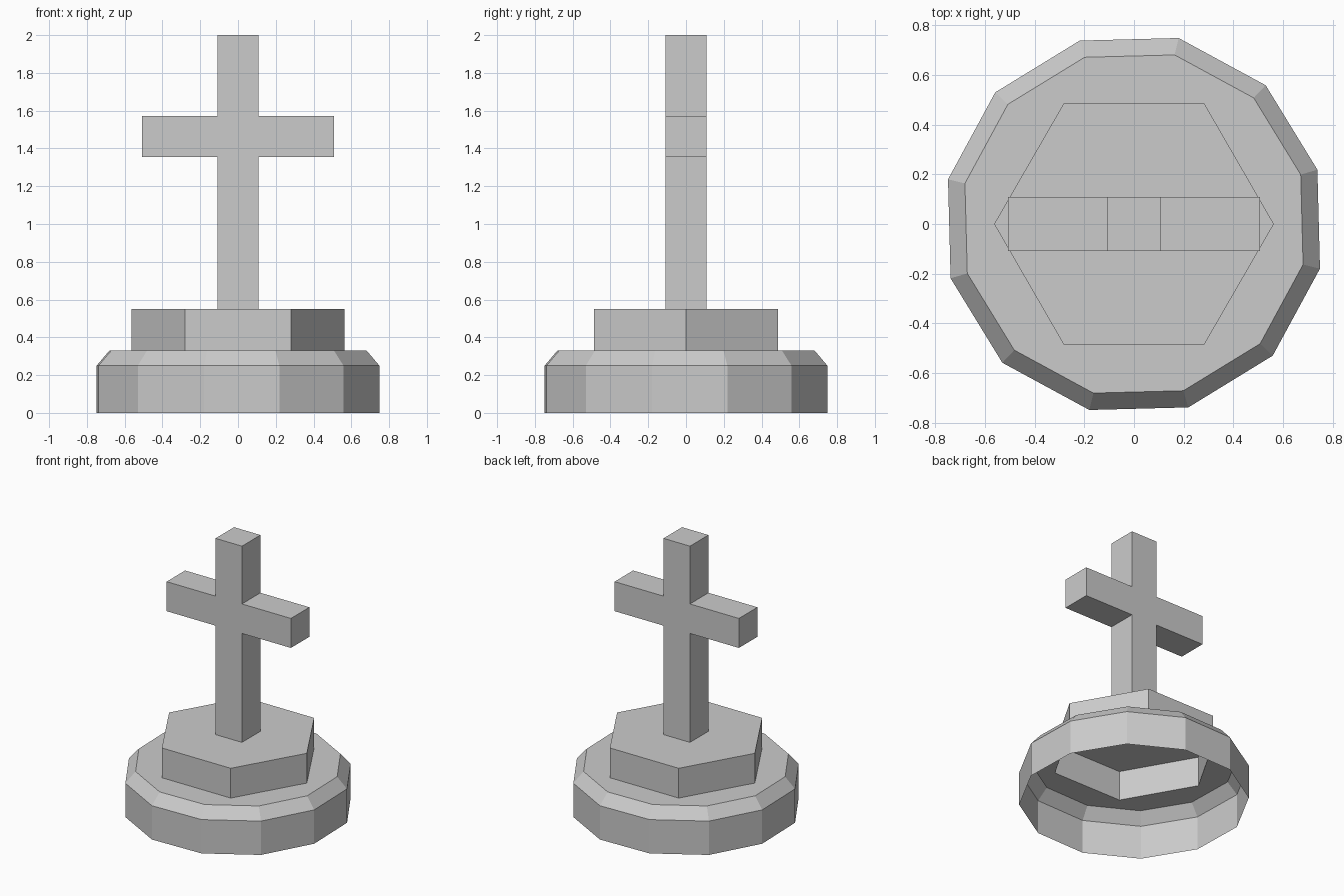
import bpy, bmesh
from math import cos, sin, tau, radians

if "Cube" in bpy.data.objects:
    bpy.data.objects.remove(bpy.data.objects["Cube"])

HALF = 0.108      # half thickness of the cross
STEP_Z = 0.33     # top of the round base
PLINTH_Z = 0.55   # top of the hexagonal plinth


def ring(bm, n, r, z, turn=0.0):
    """Closed loop of n vertices; returns its edges."""
    vs = [bm.verts.new((r * cos(turn + tau * i / n), r * sin(turn + tau * i / n), z))
          for i in range(n)]
    return [bm.edges.new((vs[i], vs[(i + 1) % n])) for i in range(n)]


def walls(bm, loops):
    for a, b in zip(loops, loops[1:]):
        bmesh.ops.bridge_loops(bm, edges=a + b)


def top_with_hole(bm, outer, hole):
    bmesh.ops.triangle_fill(bm, edges=outer + hole, use_beauty=True, normal=(0, 0, 1))


def finish(bm, name):
    bmesh.ops.recalc_face_normals(bm, faces=bm.faces)
    mesh = bpy.data.meshes.new(name)
    bm.to_mesh(mesh)
    bm.free()
    obj = bpy.data.objects.new(name, mesh)
    bpy.context.collection.objects.link(obj)
    return obj


HEX_R = 0.563
TURN = radians(16.5)

# Twelve-sided base: hollow, open below, chamfered, hexagonal opening on top
bm = bmesh.new()
loops = [ring(bm, 12, r, z, TURN) for r, z in ((0.77, 0), (0.77, 0.25), (0.70, STEP_Z))]
walls(bm, loops)
top_with_hole(bm, loops[-1], ring(bm, 6, HEX_R, STEP_Z))
finish(bm, "round_base")

# Hexagonal plinth: hollow, open below, square opening under the cross
bm = bmesh.new()
loops = [ring(bm, 6, HEX_R, z) for z in (STEP_Z, PLINTH_Z)]
walls(bm, loops)
top_with_hole(bm, loops[-1], ring(bm, 4, HALF * 2 ** 0.5, PLINTH_Z, tau / 8))
finish(bm, "hexagonal_plinth")

# Cross: mirrored half outline, extruded through its thickness, open at the foot
bm = bmesh.new()
half = [(HALF, PLINTH_Z), (HALF, 1.355), (0.508, 1.355),
        (0.508, 1.573), (HALF, 1.573), (HALF, 2.0)]
outline = half + [(-x, z) for x, z in reversed(half)]
front = bm.faces.new([bm.verts.new((x, -HALF, z)) for x, z in outline])
out = bmesh.ops.extrude_face_region(bm, geom=[front], use_keep_orig=True)
bmesh.ops.translate(bm, vec=(0, 2 * HALF, 0),
                    verts=[v for v in out["geom"] if isinstance(v, bmesh.types.BMVert)])
foot = [f for f in bm.faces if all(abs(v.co.z - PLINTH_Z) < 1e-4 for v in f.verts)]
bmesh.ops.delete(bm, geom=foot, context="FACES")
finish(bm, "cross")
